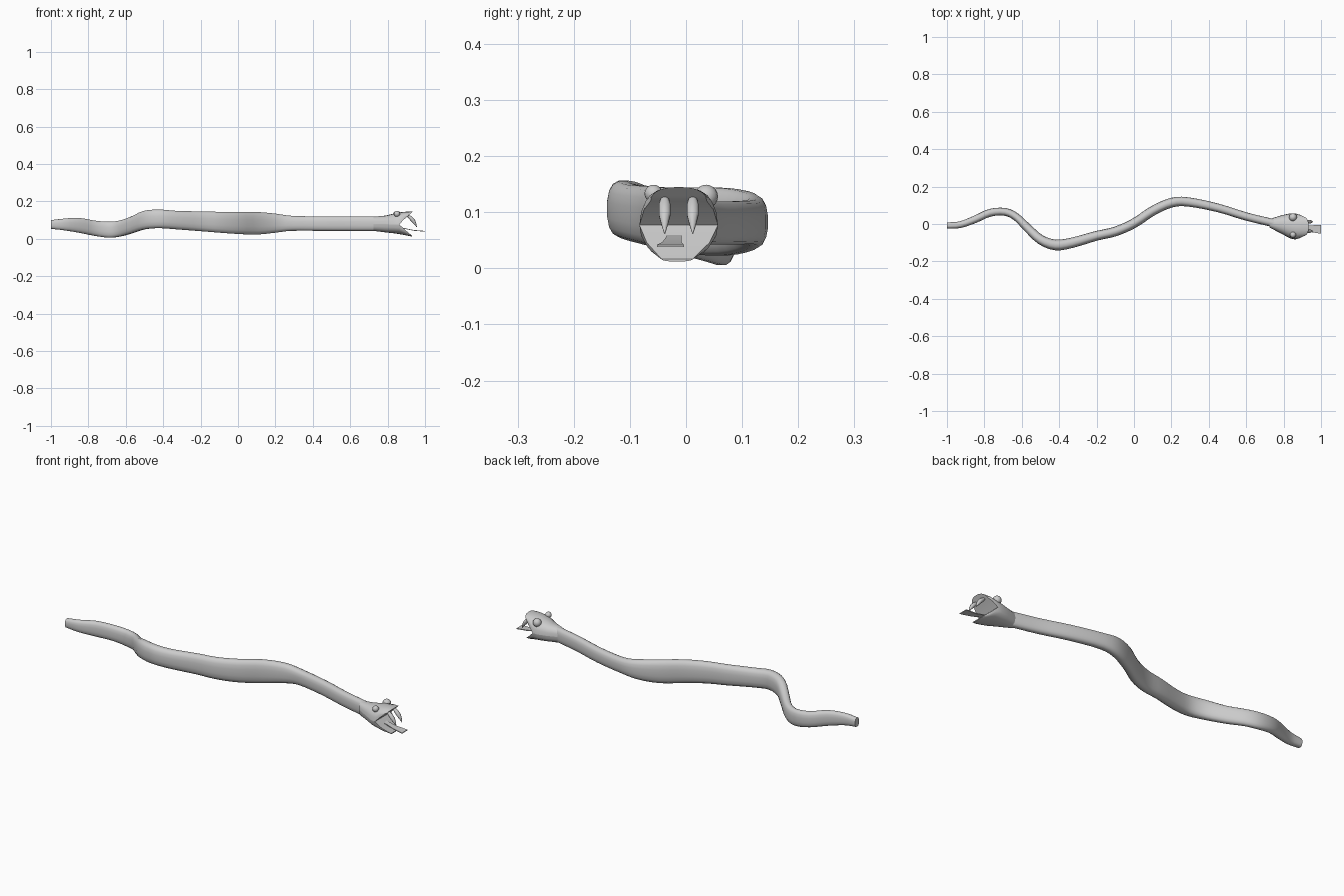
import bpy
import bmesh
from math import pi, cos, sin, copysign
from mathutils import Vector

cube = bpy.data.objects.get("Cube")
if cube:
    bpy.data.objects.remove(cube, do_unlink=True)


def finish(name, bm, angle=40):
    """Turn a bmesh into a shaded object."""
    bmesh.ops.recalc_face_normals(bm, faces=bm.faces[:])
    mesh = bpy.data.meshes.new(name)
    bm.to_mesh(mesh)
    bm.free()
    obj = bpy.data.objects.new(name, mesh)
    bpy.context.collection.objects.link(obj)
    bpy.ops.object.select_all(action='DESELECT')
    obj.select_set(True)
    bpy.context.view_layer.objects.active = obj
    bpy.ops.object.shade_smooth_by_angle(angle=angle * pi / 180)
    return obj


def skin(name, rings, angle=40):
    """Bridge a row of equal closed rings and cap both ends."""
    bm = bmesh.new()
    loops = [[bm.verts.new(point) for point in ring] for ring in rings]
    for near, far in zip(loops, loops[1:]):
        for i in range(len(near)):
            j = (i + 1) % len(near)
            bm.faces.new((near[i], near[j], far[j], far[i]))
    bm.faces.new(loops[0])
    bm.faces.new(loops[-1])
    return finish(name, bm, angle)


def rounded(t, power):
    """Point on a unit superellipse at angle t."""
    def bend(v):
        return copysign(abs(v) ** (2 / power), v)
    return bend(cos(t)), bend(sin(t))


def smooth_path(stations, steps):
    """Catmull-Rom interpolation through stations of any dimension."""
    pts = [Vector(s) for s in stations]
    pts = [pts[0] * 2 - pts[1]] + pts + [pts[-1] * 2 - pts[-2]]
    path = []
    for a, b, c, d in zip(pts, pts[1:], pts[2:], pts[3:]):
        for k in range(steps):
            t = k / steps
            path.append(b + (c - a) * (t / 2)
                        + (a * 2 - b * 5 + c * 4 - d) * (t * t / 2)
                        + (b * 3 - a - c * 3 + d) * (t ** 3 / 2))
    path.append(pts[-2])
    return path


def body(name, stations, sides=16):
    """Loft upright rounded sections square to a winding path."""
    path = [Vector(p) for p in smooth_path([s[:4] for s in stations], 3)]
    widths = smooth_path([(s[4], 0) for s in stations], 3)
    rings = []
    for i, (x, y, low, high) in enumerate(path):
        before, after = path[max(i - 1, 0)], path[min(i + 1, len(path) - 1)]
        side = Vector((before.y - after.y, after.x - before.x, 0)).normalized()
        centre = Vector((x, y, (low + high) / 2))
        ring = []
        for k in range(sides):
            u, v = rounded(2 * pi * (k + 0.5) / sides, 2.6)
            ring.append(centre + side * u * widths[i].x
                        + Vector((0, 0, v * (high - low) / 2)))
        rings.append(ring)
    return skin(name, rings)


def jaw(name, stations, sides=10):
    """Loft half-round sections between a flat mouth edge and an outer edge."""
    rings = []
    for x, y, flat, outer, width, lean in stations:
        ring = []
        for k in range(sides + 1):
            u, v = rounded(pi * k / sides, 2.3)
            ring.append((x + lean * v, y + u * width, flat + (outer - flat) * v))
        rings.append(ring)
    return skin(name, rings, 35)


# Winding body: x, y, underside, back, half width
body("body", [
    (-1.0, -.008, .053, .10, .017),
    (-.93, -.004, .045, .108, .018),
    (-.85, .025, .032, .112, .02),
    (-.77, .06, .016, .098, .021),
    (-.69, .065, .005, .092, .021),
    (-.63, .038, .012, .098, .021),
    (-.57, -.02, .028, .118, .023),
    (-.5, -.083, .05, .15, .026),
    (-.42, -.112, .056, .157, .029),
    (-.33, -.1, .05, .15, .028),
    (-.2, -.063, .04, .147, .026),
    (-.1, -.04, .032, .145, .026),
    (0, .004, .025, .145, .026),
    (.1, .07, .022, .144, .026),
    (.2, .114, .032, .135, .026),
    (.29, .118, .042, .123, .025),
    (.45, .086, .042, .12, .023),
    (.6, .04, .042, .12, .022),
    (.75, .004, .042, .12, .022),
])

# Head halves meeting at the mouth corner: x, y, mouth edge, outer edge, half width, lean
neck = (.725, .004, .08)
cheek = (.79, -.003, .078)
temple = (.835, -.01, .077)
corner = (.862, -.013, .077)
jaw("upper_jaw", [
    neck + (.118, .023, 0),
    cheek + (.124, .05, 0),
    temple + (.135, .067, 0),
    corner + (.141, .07, 0),
    (.888, -.013, .104, .145, .062, .012),
    (.908, -.013, .12, .145, .05, .026),
])
jaw("lower_jaw", [
    neck + (.042, .023, 0),
    cheek + (.034, .05, 0),
    temple + (.029, .067, 0),
    corner + (.025, .07, 0),
    (.895, -.014, .046, .019, .056, 0),
    (.93, -.016, .017, .012, .028, 0),
])

# Bulging eyes
for name, spot, radius in (("left_eye", (.85, .036, .128), .021),
                           ("right_eye", (.85, -.058, .133), .016)):
    bm = bmesh.new()
    bmesh.ops.create_uvsphere(bm, u_segments=16, v_segments=10, radius=radius)
    bmesh.ops.translate(bm, vec=spot, verts=bm.verts[:])
    finish(name, bm)

# Curved fangs hanging from the upper jaw
for name, y in (("left_fang", .012), ("right_fang", -.038)):
    rings = []
    for x, z, radius in ((.908, .125, .007), (.923, .112, .011),
                         (.937, .096, .011), (.949, .078, .006),
                         (.956, .062, .001)):
        rings.append([(x + radius * cos(t) * .8, y + radius * sin(t),
                       z + radius * cos(t) * .5)
                      for t in (2 * pi * k / 10 for k in range(10))])
    skin(name, rings, 60)

# Thin flared tongue
rings = []
for x, y, z, width in ((.86, -.02, .062, .012), (.9, -.022, .053, .014),
                       (.94, -.025, .045, .017), (1.0, -.028, .04, .024)):
    rings.append([(x, y + a * width, z + b * .002)
                  for a, b in ((-1, -1), (1, -1), (1, 1), (-1, 1))])
skin("tongue", rings)
